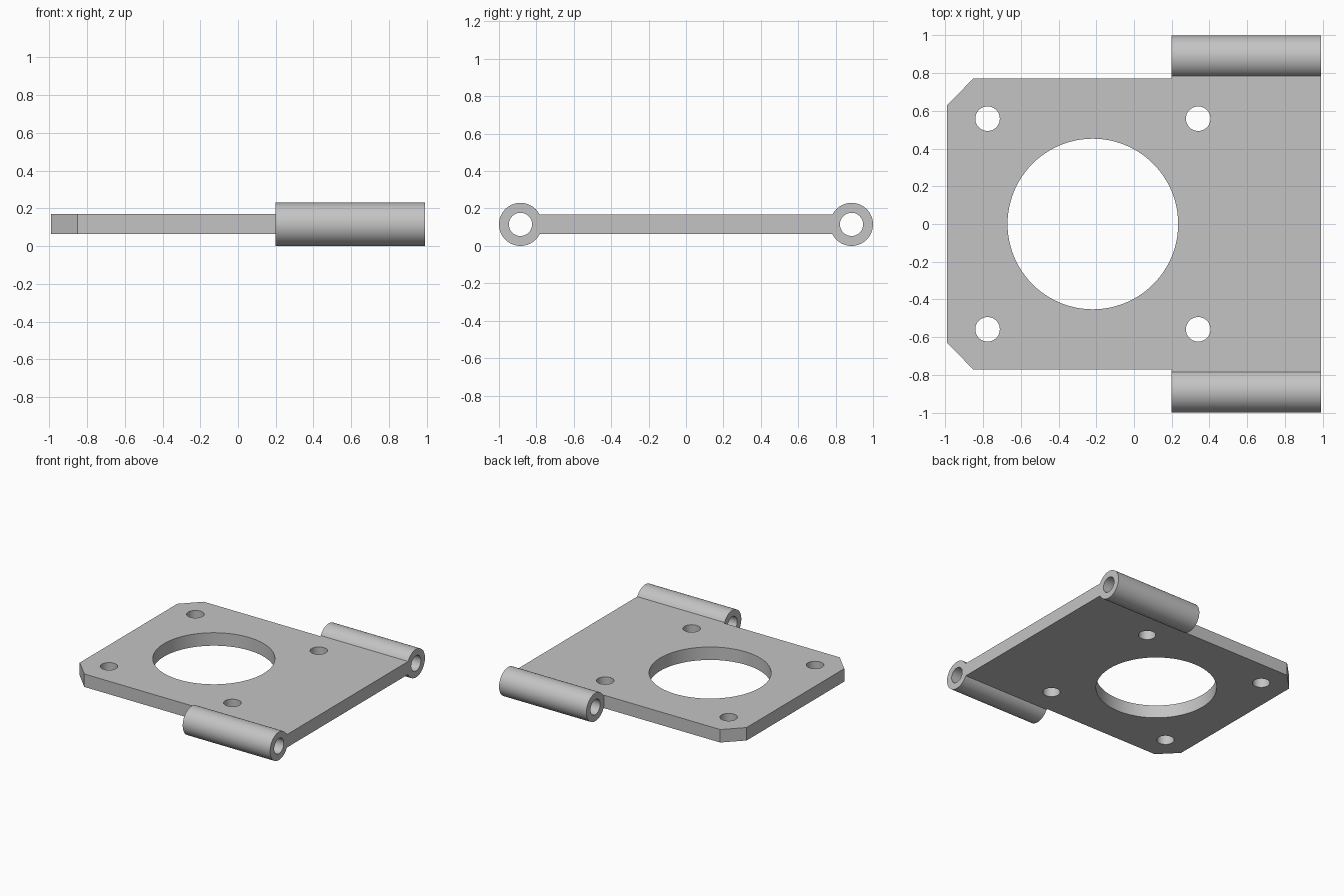
import bpy
import bmesh
import math
from mathutils import Matrix

cube = bpy.data.objects.get("Cube")
if cube:
    bpy.data.objects.remove(cube, do_unlink=True)

grey = bpy.data.materials.new("plain grey")
grey.use_nodes = True
colour = (0.55, 0.55, 0.55, 1)
grey.diffuse_color = colour
grey.node_tree.nodes["Principled BSDF"].inputs["Base Color"].default_value = colour

LEFT, RIGHT = -0.99, 0.99
HALF = 0.772            # half width of the plate
BOTTOM, TOP = 0.063, 0.169
TUBE_START, TUBE_Y, TUBE_R, BORE_R = 0.2, 0.885, 0.115, 0.062
HOLE_X, HOLE_STEP = -0.218, 0.558


def add_object(name, bm):
    bmesh.ops.recalc_face_normals(bm, faces=bm.faces)
    mesh = bpy.data.meshes.new(name)
    bm.to_mesh(mesh)
    bm.free()
    mesh.materials.append(grey)
    obj = bpy.data.objects.new(name, mesh)
    bpy.context.collection.objects.link(obj)
    return obj


def add_cylinder(bm, radius, length, centre, axis="Z", sides=64):
    turn = Matrix.Rotation(math.pi / 2, 4, "Y") if axis == "X" else Matrix()
    bmesh.ops.create_cone(bm, cap_ends=True, segments=sides, radius1=radius,
                          radius2=radius, depth=length,
                          matrix=Matrix.Translation(centre) @ turn)


def boolean(target, tool, operation):
    mod = target.modifiers.new(operation.lower(), "BOOLEAN")
    mod.operation = operation
    mod.solver = "EXACT"
    mod.object = tool
    bpy.context.view_layer.objects.active = target
    bpy.ops.object.modifier_apply(modifier=mod.name)
    bpy.data.objects.remove(tool, do_unlink=True)


# Plate with two clipped corners and narrow tabs running into the tube walls
half_outline = [(LEFT, 0.63), (-0.85, HALF), (TUBE_START, HALF),
                (TUBE_START, 0.8), (RIGHT, 0.8)]
outline = half_outline + [(x, -y) for x, y in reversed(half_outline)]
bm = bmesh.new()
face = bm.faces.new([bm.verts.new((x, y, BOTTOM)) for x, y in outline])
raised = bmesh.ops.extrude_face_region(bm, geom=[face])["geom"]
bmesh.ops.translate(bm, vec=(0, 0, TOP - BOTTOM),
                    verts=[v for v in raised if isinstance(v, bmesh.types.BMVert)])
plate = add_object("mounting_plate", bm)

# Hinge tubes along both sides
for side in (-1, 1):
    bm = bmesh.new()
    add_cylinder(bm, TUBE_R, RIGHT - TUBE_START,
                 ((RIGHT + TUBE_START) / 2, side * TUBE_Y, TUBE_R), "X")
    boolean(plate, add_object("hinge_tube", bm), "UNION")

# Large centre opening, four bolt holes and the two tube bores
bm = bmesh.new()
add_cylinder(bm, 0.452, 1, (HOLE_X, 0, TUBE_R), sides=96)
for side in (-1, 1):
    add_cylinder(bm, BORE_R, 2, (0.6, side * TUBE_Y, TUBE_R), "X")
    for end in (-1, 1):
        add_cylinder(bm, 0.065, 1,
                     (HOLE_X + end * HOLE_STEP, side * HOLE_STEP, TUBE_R), sides=48)
boolean(plate, add_object("hole_cutter", bm), "DIFFERENCE")

# Smooth round walls, keep hard edges
plate.select_set(True)
bpy.context.view_layer.objects.active = plate
bpy.ops.object.shade_smooth_by_angle(angle=math.radians(30))
